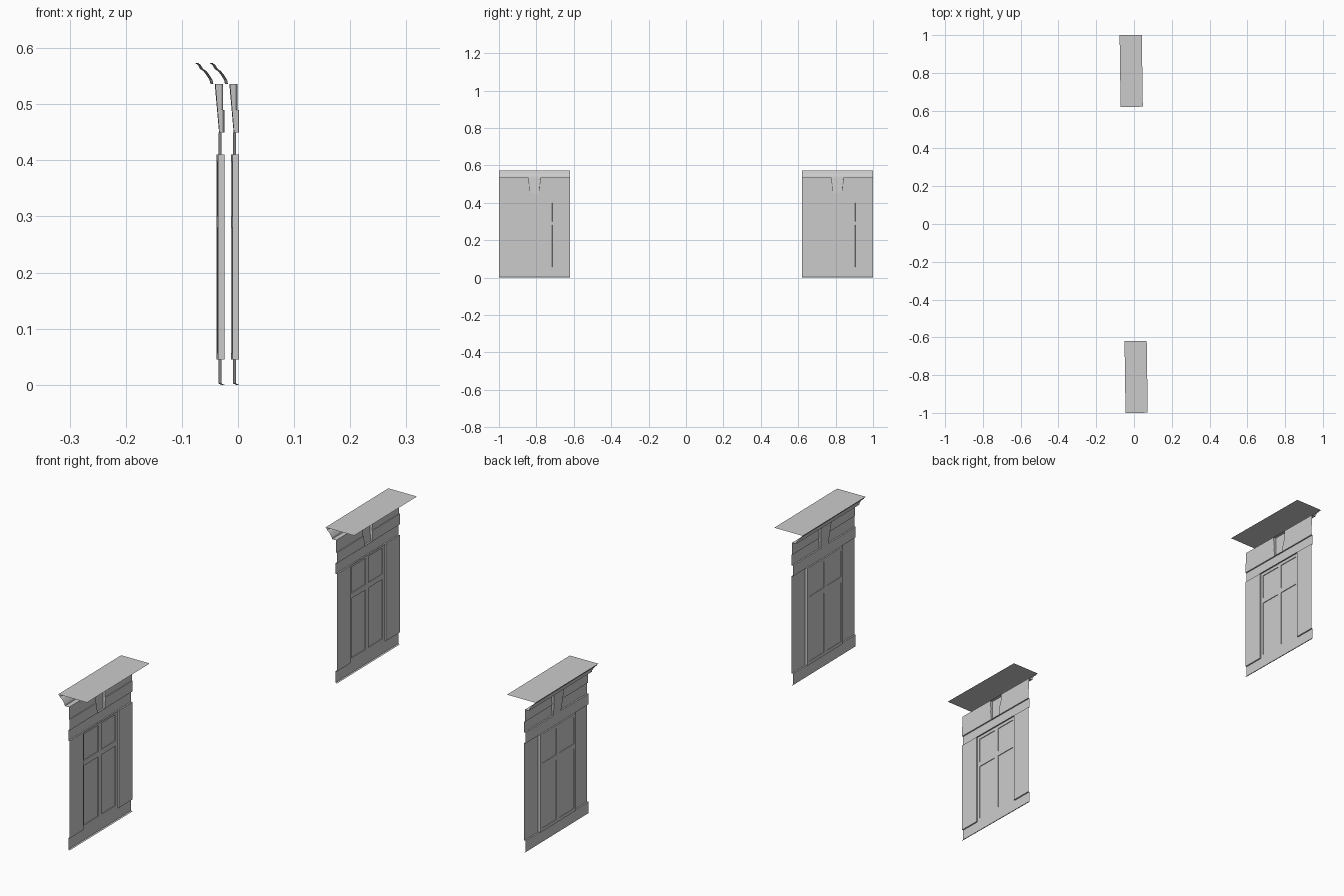
import bpy
import math

cube = bpy.data.objects.get("Cube")
if cube:
    bpy.data.objects.remove(cube, do_unlink=True)

stone = bpy.data.materials.new("pale grey stone")
stone.use_nodes = True
colour = (0.6, 0.6, 0.6, 1)
stone.diffuse_color = colour
stone.node_tree.nodes["Principled BSDF"].inputs["Base Color"].default_value = colour

# Shared dimensions: depth planes (x), half widths (y), heights (z)
WALL, BAND, FRIEZE, FRAME = -0.0007, -0.006, -0.0036, -0.011
HALF, WIN = 0.19, 0.107
SILL, HEAD, ARCH, STEP, EAVE, TOP = 0.045, 0.41, 0.45, 0.49, 0.536, 0.573
KEY_TOP, KEY_LOW = 0.032, 0.022


def make(name, polys, place):
    """Mesh from a list of polygons, set on one facade."""
    verts, faces = [], []
    for poly in polys:
        faces.append(range(len(verts), len(verts) + len(poly)))
        verts += poly
    mesh = bpy.data.meshes.new(name)
    mesh.from_pydata(verts, [], [list(f) for f in faces])
    mesh.materials.append(stone)
    obj = bpy.data.objects.new(name, mesh)
    bpy.context.collection.objects.link(obj)
    obj.location = place
    obj.rotation_euler.z = math.radians(0.8)


def strip(profile, y0=-HALF, y1=HALF):
    """Sweep an x-z profile along y."""
    return [[(a[0], y1, a[1]), (a[0], y0, a[1]), (b[0], y0, b[1]), (b[0], y1, b[1])]
            for a, b in zip(profile, profile[1:])]


def bar(y0, y1, z0, z1, x0=FRAME, x1=-0.006):
    """Box-shaped glazing bar."""
    ring = [(x0, z0), (x0, z1), (x1, z1), (x1, z0), (x0, z0)]
    caps = [[(x, y, z) for x, z in ring[:4]] for y in (y0, y1)]
    return strip(ring, y0, y1) + caps


def key_half(z):
    t = (z - ARCH) / (EAVE - ARCH)
    return KEY_LOW + t * (KEY_TOP - KEY_LOW)


def facade(side, place):
    # Side walls either side of the window
    walls, ledges = [], []
    for s in (-1, 1):
        y0, y1 = sorted((s * WIN, s * HALF))
        walls += strip([(WALL, SILL), (WALL, HEAD)], y0, y1)
        ledges += strip([(BAND, SILL), (WALL, SILL)], y0, y1)
    make(side + "_wall", walls, place)

    # Plinth with its foot, and the band over the window
    make(side + "_plinth", strip([(BAND, SILL), (BAND, 0.002), (WALL, 0.0)]) + ledges, place)
    make(side + "_architrave", strip([(WALL, HEAD), (BAND, HEAD), (BAND, ARCH), (WALL, ARCH)]), place)

    # Stepped frieze, open behind the keystone
    frieze = []
    for s in (-1, 1):
        for x, z0, z1 in ((WALL, ARCH, STEP), (FRIEZE, STEP, EAVE)):
            frieze.append([(x, s * HALF, z0), (x, s * key_half(z0), z0),
                           (x, s * key_half(z1), z1), (x, s * HALF, z1)])
        k = key_half(STEP)
        frieze.append([(WALL, s * HALF, STEP), (WALL, s * k, STEP),
                       (FRIEZE, s * k, STEP), (FRIEZE, s * HALF, STEP)])
    make(side + "_frieze", frieze, place)

    # Tapered keystone
    low, high = -0.0075, -0.015
    key = [[(low, KEY_LOW, ARCH), (low, -KEY_LOW, ARCH),
            (high, -KEY_TOP, EAVE), (high, KEY_TOP, EAVE)]]
    for s in (-1, 1):
        k = s * key_half(STEP)
        key.append([(low, s * KEY_LOW, ARCH), (WALL, s * KEY_LOW, ARCH), (WALL, k, STEP),
                    (FRIEZE, k, STEP), (FRIEZE, s * KEY_TOP, EAVE), (high, s * KEY_TOP, EAVE)])
    key += strip([(low, ARCH), (WALL, ARCH)], -KEY_LOW, KEY_LOW)
    make(side + "_keystone", key, place)

    # Moulded cornice and flat roof slab
    cornice = [(FRIEZE, EAVE), (-0.0205, EAVE), (-0.022, 0.543), (-0.0276, 0.552), (-0.033, 0.559),
               (-0.039, 0.563), (-0.043, 0.57), (-0.0475, TOP)]
    make(side + "_cornice", strip(cornice), place)
    make(side + "_roof", strip([(-0.0475, TOP), (0.07, TOP)]), place)

    # Window reveal: jambs and head
    reveal = strip([(FRAME, HEAD), (WALL, HEAD)], -WIN, WIN)
    for y in (-WIN, WIN):
        reveal.append([(FRAME, y, SILL), (WALL, y, SILL), (WALL, y, HEAD), (FRAME, y, HEAD)])
    make(side + "_window_reveal", reveal, place)

    # Frame, mullion and transom
    edge, mid = 0.012, 0.009
    bars = bar(-WIN, WIN, SILL, SILL + edge) + bar(-WIN, WIN, HEAD - edge, HEAD)
    bars += bar(-WIN, WIN, 0.28, 0.3)
    for y0, y1 in ((-WIN, edge - WIN), (-mid, mid), (WIN - edge, WIN)):
        bars += bar(y0, y1, SILL, HEAD)
    make(side + "_window_frame", bars, place)

    # Glass panes
    make(side + "_window_panes", strip([(-0.0088, SILL), (-0.0088, HEAD)], -WIN, WIN), place)


facade("front", (0, -0.81, 0))
facade("back", (-0.026, 0.81, 0))
